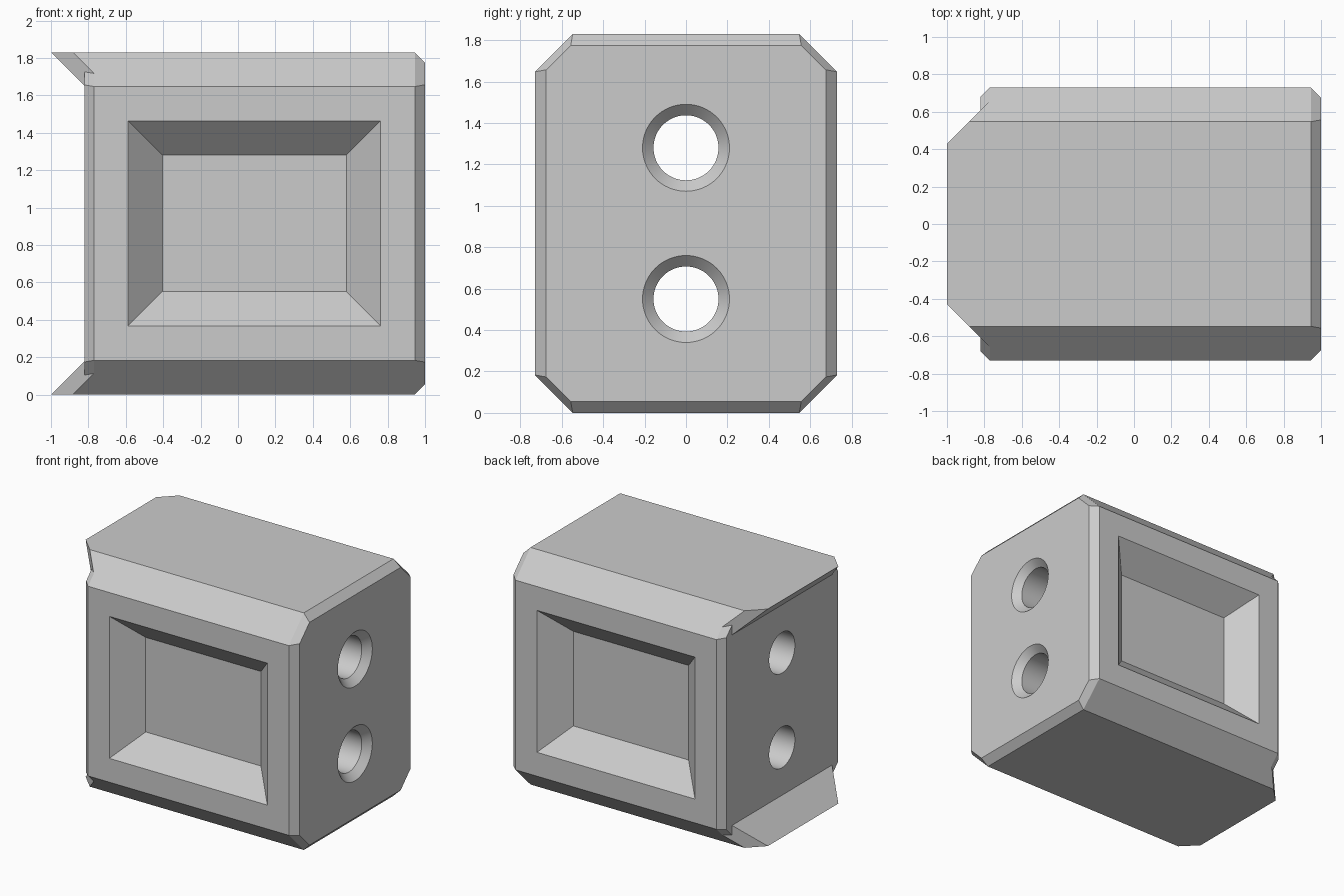
import bpy
import bmesh
from math import cos, sin, tan, pi
from mathutils import Vector

cube = bpy.data.objects.get("Cube")
if cube:
    bpy.data.objects.remove(cube, do_unlink=True)

HALF_W, HEIGHT, CORNER = 0.73, 1.83, 0.183
MID = HEIGHT / 2

grey = bpy.data.materials.new("light grey")
grey.use_nodes = True
grey.diffuse_color = (0.6, 0.6, 0.6, 1)
grey.node_tree.nodes["Principled BSDF"].inputs["Base Color"].default_value = (0.6, 0.6, 0.6, 1)


def finish(name, bm):
    bmesh.ops.recalc_face_normals(bm, faces=bm.faces)
    mesh = bpy.data.meshes.new(name)
    bm.to_mesh(mesh)
    bm.free()
    mesh.materials.append(grey)
    obj = bpy.data.objects.new(name, mesh)
    bpy.context.collection.objects.link(obj)
    return obj


def loft(rings):
    """Closed solid skinned through equal-sized rings of points."""
    bm = bmesh.new()
    loops = [[bm.verts.new(p) for p in ring] for ring in rings]
    n = len(loops[0])
    for a, b in zip(loops, loops[1:]):
        for i in range(n):
            j = (i + 1) % n
            bm.faces.new((a[i], a[j], b[j], b[i]))
    bm.faces.new(loops[0])
    bm.faces.new(loops[-1])
    return bm


def octagon(x, inset=0):
    """Chamfered rectangle across the body, shrunk evenly by inset."""
    w, h = HALF_W - inset, MID - inset
    c = CORNER - inset * (2 - 2 * tan(pi / 8))
    pts = [(w, h - c), (w - c, h), (c - w, h), (-w, h - c),
           (-w, c - h), (c - w, -h), (w - c, -h), (w, c - h)]
    return [(x, y, MID + z) for y, z in pts]


def circle(x, radius, z, n=64):
    return [(x, radius * cos(2 * pi * i / n), z + radius * sin(2 * pi * i / n)) for i in range(n)]


def rectangle(y, hx, hz, cx=0.087, cz=MID):
    return [(cx + sx * hx, y, cz + sz * hz) for sx, sz in ((-1, -1), (1, -1), (1, 1), (-1, 1))]


def combine(target, tool, operation):
    mod = target.modifiers.new(operation, "BOOLEAN")
    mod.operation, mod.object, mod.solver = operation, tool, "EXACT"
    bpy.context.view_layer.objects.active = target
    bpy.ops.object.modifier_apply(modifier=mod.name)
    bpy.data.objects.remove(tool, do_unlink=True)


# Main block with bevelled ends
block = finish("block", loft([octagon(-0.82, 0.05), octagon(-0.77),
                              octagon(0.945), octagon(1, 0.055)]))

# Wedge lips at the top and bottom of the left-hand end
for side in (-1, 1):
    bm = loft([octagon(-1), octagon(-0.77)])
    edge_z = MID + side * MID
    for point, normal in (((-1, 0, edge_z), (-1, 0, -side)),
                          ((-1, 0.43, 0), (-1, 1, 0)),
                          ((-1, -0.43, 0), (-1, -1, 0))):
        cut = bmesh.ops.bisect_plane(bm, geom=bm.verts[:] + bm.edges[:] + bm.faces[:], dist=1e-5,
                                     plane_co=Vector(point), plane_no=Vector(normal), clear_outer=True)
        rim = [e for e in bm.edges if e.is_boundary]
        bmesh.ops.holes_fill(bm, edges=rim)
    combine(block, finish("lip", bm), "UNION")

# Tapered pockets in the front and back
for side in (-1, 1):
    rings = [rectangle(side * (HALF_W + d), 0.675 + d, 0.548 + d) for d in (0.05, -0.183)]
    combine(block, finish("pocket_cutter", loft(rings)), "DIFFERENCE")

# Through holes, countersunk on one end
for z in (0.55, 1.28):
    rings = [circle(-1.2, 0.157, z), circle(0.947, 0.157, z), circle(1.05, 0.26, z)]
    combine(block, finish("hole_cutter", loft(rings)), "DIFFERENCE")

# Sharp block edges, smooth hole walls
bpy.ops.object.select_all(action="DESELECT")
block.select_set(True)
bpy.context.view_layer.objects.active = block
bpy.ops.object.shade_smooth_by_angle(angle=0.4)
